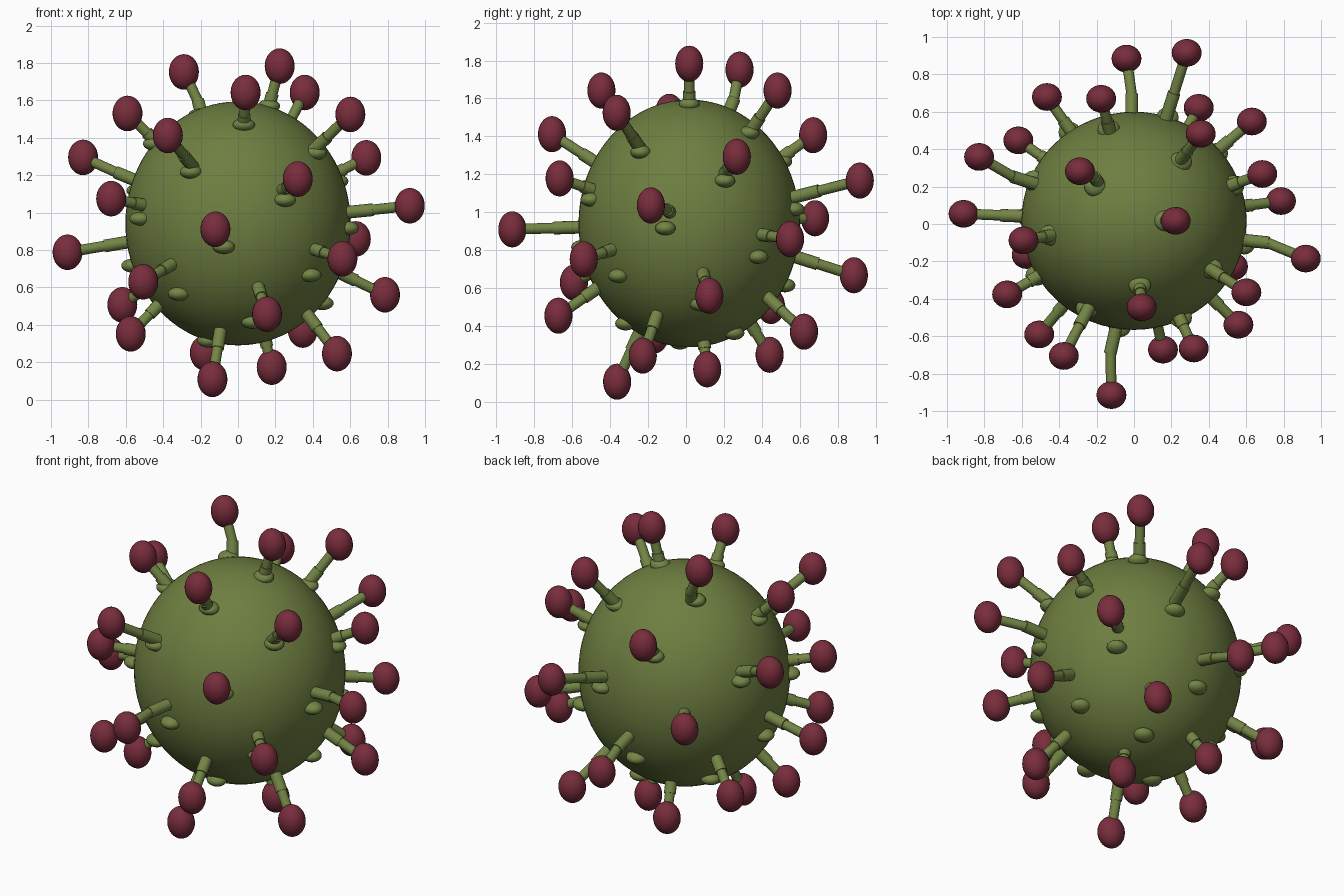
import bpy, math
from mathutils import Vector

if "Cube" in bpy.data.objects:
    bpy.data.objects.remove(bpy.data.objects["Cube"])

CENTER = Vector((0, 0.017, 0.942))
BODY = Vector((0.602, 0.583, 0.652))
GOLDEN = math.pi * (3 - math.sqrt(5))


def material(name, color):
    m = bpy.data.materials.new(name)
    m.diffuse_color = (*color, 1)
    m.use_nodes = True
    m.node_tree.nodes["Principled BSDF"].inputs["Base Color"].default_value = m.diffuse_color
    return m


GREEN = material("body_green", (0.155, 0.21, 0.052))
LIGHT = material("stalk_green", (0.17, 0.235, 0.06))
RED = material("knob_red", (0.19, 0.026, 0.045))


def spiral(i, n):
    """Direction i of n points spread evenly over a sphere."""
    w = 1 - (2 * i + 1) / n
    s = math.sqrt(1 - w * w)
    return Vector((s * math.cos(i * GOLDEN), s * math.sin(i * GOLDEN), w))


def finish(name, mat):
    o = bpy.context.object
    o.name = name
    o.data.materials.append(mat)
    bpy.ops.object.shade_smooth_by_angle(angle=math.radians(40))
    return o


def ellipsoid(name, loc, radii, mat, seg=24, rings=16):
    bpy.ops.mesh.primitive_uv_sphere_add(segments=seg, ring_count=rings, radius=1, location=loc)
    bpy.context.object.scale = radii
    bpy.ops.object.transform_apply(location=False, rotation=False, scale=True)
    return finish(name, mat)


def rod(name, a, b, r, mat):
    bpy.ops.mesh.primitive_cylinder_add(vertices=16, radius=r, depth=(b - a).length,
                                        location=(a + b) / 2)
    o = finish(name, mat)
    o.rotation_euler = (b - a).to_track_quat('Z', 'Y').to_euler()


# Round body
ellipsoid("body", CENTER, BODY, GREEN, 64, 40)

# Low bumps lying on the body
for i in range(26):
    d = spiral(i, 26)
    ellipsoid(f"bump_{i}", CENTER + d * BODY, (0.06, 0.055, 0.037), LIGHT, 16, 10)

# Stalks with knobs: distance of each knob from the centre, and sideways bends
REACH = [.87, .90, .84, .913, .84, .92, .82, .94, .81, .963,
         .79, .968, .795, .945, .81, .94, .828, .925, .81, .91,
         .85, .88, .87, .857, .90, .843, .908, .83, .926, .795]
BEND = {1: -.03, 9: .03, 13: .04, 15: -.035, 19: -.02}
for i, reach in enumerate(REACH):
    d = spiral(i, 30)
    side = Vector((0, 0, 1)).cross(d).normalized() * BEND.get(i, 0)
    surface = (d * BODY).length
    root = CENTER + d * (surface - 0.05) + side * 0.5
    joint = CENTER + d * ((surface + reach - 0.08) / 2) + side
    tip = CENTER + d * reach
    rod(f"stalk_base_{i}", root, joint, 0.034, LIGHT)
    rod(f"stalk_tip_{i}", joint - d * 0.015, tip, 0.028, LIGHT)
    ellipsoid(f"knob_{i}", tip, (0.08, 0.074, 0.095), RED)
